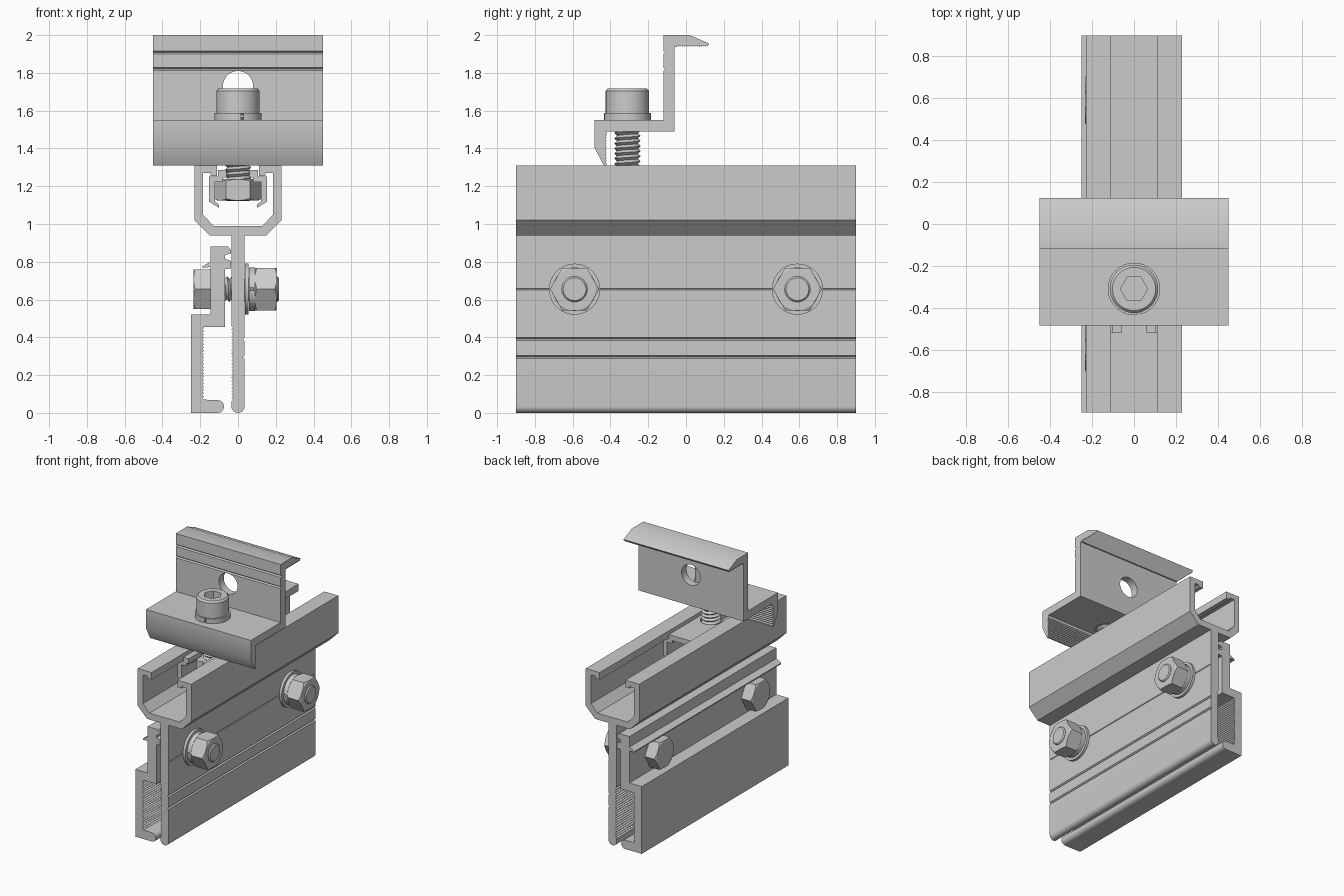
import bpy, bmesh, math

if "Cube" in bpy.data.objects:
    bpy.data.objects.remove(bpy.data.objects["Cube"])

def place(axis, o, a, b, t):
    # local section coordinates (a, b) and distance t along the axis
    return {'x': (o[0] + t, o[1] + a, o[2] + b),
            'y': (o[0] + a, o[1] + t, o[2] + b),
            'z': (o[0] + a, o[1] + b, o[2] + t)}[axis]

def finish(name, verts, faces, smooth=True):
    me = bpy.data.meshes.new(name)
    me.from_pydata(verts, [], faces)
    bm = bmesh.new()
    bm.from_mesh(me)
    bmesh.ops.recalc_face_normals(bm, faces=bm.faces)
    bm.to_mesh(me)
    bm.free()
    ob = bpy.data.objects.new(name, me)
    bpy.context.collection.objects.link(ob)
    if smooth:
        shade(ob)
    return ob

def select(ob):
    bpy.ops.object.select_all(action='DESELECT')
    ob.select_set(True)
    bpy.context.view_layer.objects.active = ob

def shade(ob):
    select(ob)
    bpy.ops.object.shade_smooth_by_angle(angle=math.radians(28))

def prism(name, pts, axis, t0, t1, o=(0, 0, 0), smooth=True):
    n = len(pts)
    v = [place(axis, o, a, b, t) for t in (t0, t1) for a, b in pts]
    f = [tuple(range(n)), tuple(range(n, 2 * n))]
    f += [(i, (i + 1) % n, n + (i + 1) % n, n + i) for i in range(n)]
    return finish(name, v, f, smooth)

def lathe(name, prof, axis, o, n=48, smooth=True):
    # prof: closed-capped list of (radius, t)
    v = [place(axis, o, r * math.cos(2 * math.pi * j / n), r * math.sin(2 * math.pi * j / n), t)
         for r, t in prof for j in range(n)]
    m = len(prof)
    f = [(k * n + j, k * n + (j + 1) % n, (k + 1) * n + (j + 1) % n, (k + 1) * n + j)
         for k in range(m - 1) for j in range(n)]
    f += [tuple(range(n)), tuple(range((m - 1) * n, m * n))]
    return finish(name, v, f, smooth)

def boolean(ob, cutter, op='DIFFERENCE'):
    select(ob)
    mod = ob.modifiers.new('cut', 'BOOLEAN')
    mod.operation, mod.object, mod.solver = op, cutter, 'EXACT'
    bpy.ops.object.modifier_move_to_index(modifier='cut', index=0)
    bpy.ops.object.modifier_apply(modifier='cut')
    bpy.data.objects.remove(cutter)

def drill(ob, r, axis, o, t0, t1):
    boolean(ob, lathe('cutter', [(r, t0), (r, t1)], axis, o, 32, False))

def box_cut(ob, x0, x1, y0, y1, z0, z1):
    boolean(ob, prism('cutter', [(x0, y0), (x1, y0), (x1, y1), (x0, y1)], 'z', z0, z1, smooth=False))

def hexagon(r):
    return [(r * math.cos(i * math.pi / 3), r * math.sin(i * math.pi / 3)) for i in range(6)]

def hex_nut(name, r, axis, o, t0, t1, lo=True, hi=True):
    # hexagonal body with conical corner chamfers
    R, c, d = r * 1.02, r * 0.87, r * 0.09
    prof = ([(c, t0), (R, t0 + d)] if lo else [(R, t0)]) + ([(R, t1 - d), (c, t1)] if hi else [(R, t1)])
    ob = prism(name, hexagon(r), axis, t0 - .01, t1 + .01, o)
    boolean(ob, lathe('cutter', prof, axis, o, 48, False), 'INTERSECT')

def thread(name, r, axis, o, t0, t1, p=.027, n=24):
    rows = int((t1 - t0) / p) * 2
    v, f = [], []
    for k in range(rows):
        rr = r if k % 2 else r - .014
        for j in range(n):
            a = 2 * math.pi * j / n
            v.append(place(axis, o, rr * math.cos(a), rr * math.sin(a), t0 + p * (k / 2 + j / n)))
    idx = lambda k, j: k * n + j if j < n else (k + 2) * n
    for k in range(rows - 1):
        for j in range(n):
            q = (idx(k, j), idx(k, j + 1), idx(k + 1, j + 1), idx(k + 1, j))
            if max(q) < len(v):
                f.append(q)
    finish(name, v, f)

def washer(name, ri, ro, axis, o, t0, t1):
    ob = lathe(name, [(ro, t0), (ro, t1)], axis, o)
    drill(ob, ri, axis, o, t0 - .01, t1 + .01)
    return ob

def teeth(c, z0, z1, n, d):
    # zigzag from z0 to z1 along a face at c
    h = (z1 - z0) / n
    return [q for i in range(n) for q in ((c, z0 + i * h), (c + d, z0 + (i + .5) * h))] + [(c, z1)]

def arc(cx, cz, r, a0, a1, n=8):
    return [(cx + r * math.cos(math.radians(a0 + (a1 - a0) * i / n)),
             cz + r * math.sin(math.radians(a0 + (a1 - a0) * i / n))) for i in range(n + 1)]

def groove(c, z, w, d):
    return [(c, z - w), (c + d, z), (c, z + w)]

S, BZ, BY = .035, .655, .59

# rail: upper channel on a vertical stem
half = [(S, .94), (.15, .94), (.23, 1.02), (.23, 1.31), (.11, 1.31), (.11, 1.255),
        (.145, 1.255), (.145, 1.27), (.185, 1.27), (.185, 1.05), (.13, .99)]
stem_right = groove(S, .295, .008, -.01) + groove(S, .39, .008, -.01) + groove(S, .655, .004, -.004)
rail = prism('rail', arc(0, S, S, 180, 360, 12) + stem_right + half
             + [(-x, z) for x, z in reversed(half)] + teeth(-S, .46, .06, 22, .01), 'y', -.9, .9)

# lower clamping plate with serrated jaw
plate = prism('clamp_plate', [(-.25, 0)] + arc(-.108, .034, .034, -90, 90)
              + teeth(-.18, .07, .45, 22, -.01)
              + [(-.18, .456), (-.07, .456), (-.07, .76), (-.037, .765), (-.037, .805), (-.07, .815),
                 (-.07, .835), (-.037, .845), (-.037, .862), (-.055, .882), (-.145, .882), (-.145, .80),
                 (-.187, .777), (-.187, .768), (-.145, .772), (-.145, .522), (-.25, .522)], 'y', -.9, .9)

# cross bolts
for side, y in (('front', -BY), ('back', BY)):
    o = (0, y, BZ)
    for part in (rail, plate):
        drill(part, .075, 'x', o, -.3, .3)
    hex_nut(side + '_bolt_head', .121, 'x', o, -.235, -.145, hi=False)
    thread(side + '_bolt_thread', .068, 'x', o, -.16, .13)
    washer(side + '_flat_washer', .072, .135, 'x', o, .036, .056)
    sw = washer(side + '_spring_washer', .072, .115, 'x', o, .057, .09)
    box_cut(sw, .05, .1, y - .15, y - .06, BZ - .006, BZ + .006)
    hex_nut(side + '_nut', .13, 'x', o, .09, .205)
    lathe(side + '_bolt_tip', [(.068, .15), (.068, .208), (.06, .216)], 'x', o)

# end clamp above the rail
underside = [(y, z) for z, y in teeth(1.938, .112, -.05, 16, .008)]
end_clamp = prism('end_clamp', [(-.12, 2), (.02, 2), (.123, 1.955)] + underside
                  + [(-.06, 1.938), (-.06, 1.49), (-.42, 1.49)] + teeth(-.42, 1.47, 1.32, 10, -.007)
                  + [(-.42, 1.31), (-.435, 1.31), (-.485, 1.405), (-.485, 1.55), (-.12, 1.55)]
                  + groove(-.12, 1.82, .008, .01) + groove(-.12, 1.908, .008, .01), 'x', -.45, .45)
o = (0, -.31, 0)
drill(end_clamp, .08, 'z', o, 1.4, 1.6)
drill(end_clamp, .08, 'y', (0, 0, 1.73), -.2, .05)

# socket-head bolt with spring washer and channel nut
head = lathe('socket_head', [(.115, 1.585), (.115, 1.705), (.103, 1.718)], 'z', o)
boolean(head, prism('cutter', hexagon(.065), 'z', 1.64, 1.75, o, False))
sw = washer('socket_washer', .075, .125, 'z', o, 1.551, 1.588)
box_cut(sw, .016, .028, -.45, -.37, 1.5, 1.6)
thread('socket_bolt_thread', .07, 'z', o, 1.15, 1.62)
hex_nut('channel_nut', .125, 'z', o, 1.125, 1.237)
lathe('socket_bolt_tip', [(.06, 1.122), (.068, 1.13), (.068, 1.19)], 'z', o)

# sliding nut clip inside the channel
ch = [(.105, 1.285), (.105, 1.252), (.153, 1.252), (.153, 1.118), (.10, 1.085), (.10, 1.10),
      (.122, 1.122), (.122, 1.222), (.08, 1.222), (.08, 1.245)]
clip = prism('nut_clip', ch + [(-x, z) for x, z in reversed(ch)], 'y', -.52, .06)
drill(clip, .078, 'z', o, 1.2, 1.3)
box_cut(clip, -.06, .06, -.6, -.31, 1.2, 1.3)
